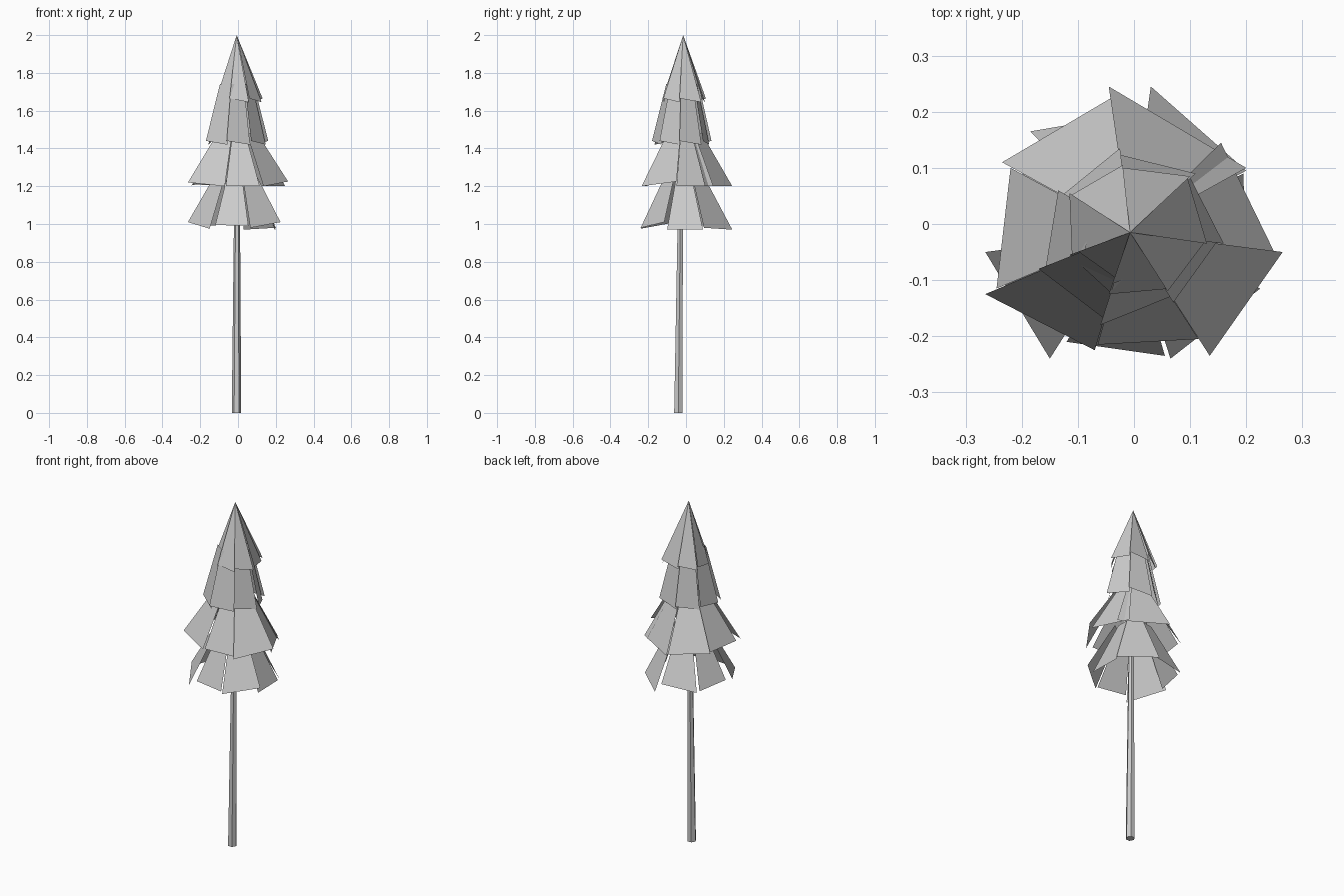
import bpy
import math
from mathutils import Vector

if "Cube" in bpy.data.objects:
    bpy.data.objects.remove(bpy.data.objects["Cube"])

AXIS = (-0.007, -0.015)


def make(name, verts, faces):
    mesh = bpy.data.meshes.new(name)
    mesh.from_pydata(verts, [], faces)
    mesh.update()
    obj = bpy.data.objects.new(name, mesh)
    bpy.context.collection.objects.link(obj)
    return obj


def tier(name, panels, apex_z, top_z):
    """Skirt of separate flat panels, each aimed at an apex and cut off at top_z."""
    apex = Vector((*AXIS, apex_z))
    verts, faces = [], []
    for a, b in panels:
        a, b = Vector(a), Vector(b)
        n = len(verts)
        if top_z >= apex_z:
            verts += [a, b, apex]
            faces.append((n, n + 1, n + 2))
        else:
            cut = lambda p: p.lerp(apex, (top_z - p.z) / (apex_z - p.z))
            verts += [a, b, cut(b), cut(a)]
            faces.append((n, n + 1, n + 2, n + 3))
    make(name, verts, faces)


def ring_panels(rim, z, tuck):
    """Panels between neighbouring rim points, far end tucked inward a little."""
    out = []
    for i, (x, y) in enumerate(rim):
        u, v = rim[(i + 1) % len(rim)]
        u = AXIS[0] + (u - AXIS[0]) * tuck
        v = AXIS[1] + (v - AXIS[1]) * tuck
        out.append(((x, y, z + 0.01), (u, v, z - 0.01)))
    return out


# Upper two skirts
top_rim = [(-0.02, 0.105), (-0.115, 0.055), (-0.115, -0.055), (-0.045, -0.125),
           (0.06, -0.12), (0.13, -0.035), (0.1, 0.085)]
tier("foliage_top", ring_panels(top_rim, 1.655, 0.96), 2.0, 2.0)

second_rim = [(-0.025, 0.135), (-0.135, 0.06), (-0.17, -0.08), (-0.06, -0.18),
              (0.07, -0.14), (0.16, -0.035), (0.11, 0.09)]
tier("foliage_upper", ring_panels(second_rim, 1.43, 0.92), 2.1, 1.74)

# Lower two skirts with splayed panels
tier("foliage_middle", [
    ((-0.04, 0.225, 1.2), (-0.235, 0.11, 1.21)),
    ((-0.22, 0.1, 1.21), (-0.245, -0.115, 1.205)),
    ((-0.265, -0.125, 1.22), (-0.07, -0.225, 1.2)),
    ((-0.065, -0.215, 1.2), (0.115, -0.205, 1.2)),
    ((0.135, -0.235, 1.2), (0.265, -0.05, 1.225)),
    ((0.25, -0.05, 1.2), (0.155, 0.145, 1.2)),
    ((0.2, 0.1, 1.2), (-0.045, 0.245, 1.2)),
], 1.65, 1.48)

tier("foliage_bottom", [
    ((0.02, 0.2, 1.0), (-0.185, 0.165, 0.99)),
    ((-0.185, 0.14, 0.99), (-0.23, -0.04, 1.0)),
    ((-0.265, -0.05, 1.01), (-0.15, -0.24, 0.975)),
    ((-0.12, -0.21, 0.995), (0.055, -0.235, 0.99)),
    ((0.065, -0.24, 0.98), (0.225, -0.115, 1.01)),
    ((0.2, -0.1, 0.97), (0.195, 0.09, 0.97)),
    ((0.2, 0.095, 0.98), (0.03, 0.245, 0.97)),
], 1.46, 1.28)

# Slightly leaning, tapered trunk
SIDES = 6
verts = []
for x, y, z, r in [(-0.008, -0.041, 0, 0.025), (-0.004, -0.025, 1.5, 0.012)]:
    for i in range(SIDES):
        t = 2 * math.pi * i / SIDES
        verts.append((x + r * math.cos(t), y + r * math.sin(t), z))
faces = [(i, (i + 1) % SIDES, SIDES + (i + 1) % SIDES, SIDES + i) for i in range(SIDES)]
faces += [tuple(reversed(range(SIDES))), tuple(range(SIDES, 2 * SIDES))]
make("trunk", verts, faces)
